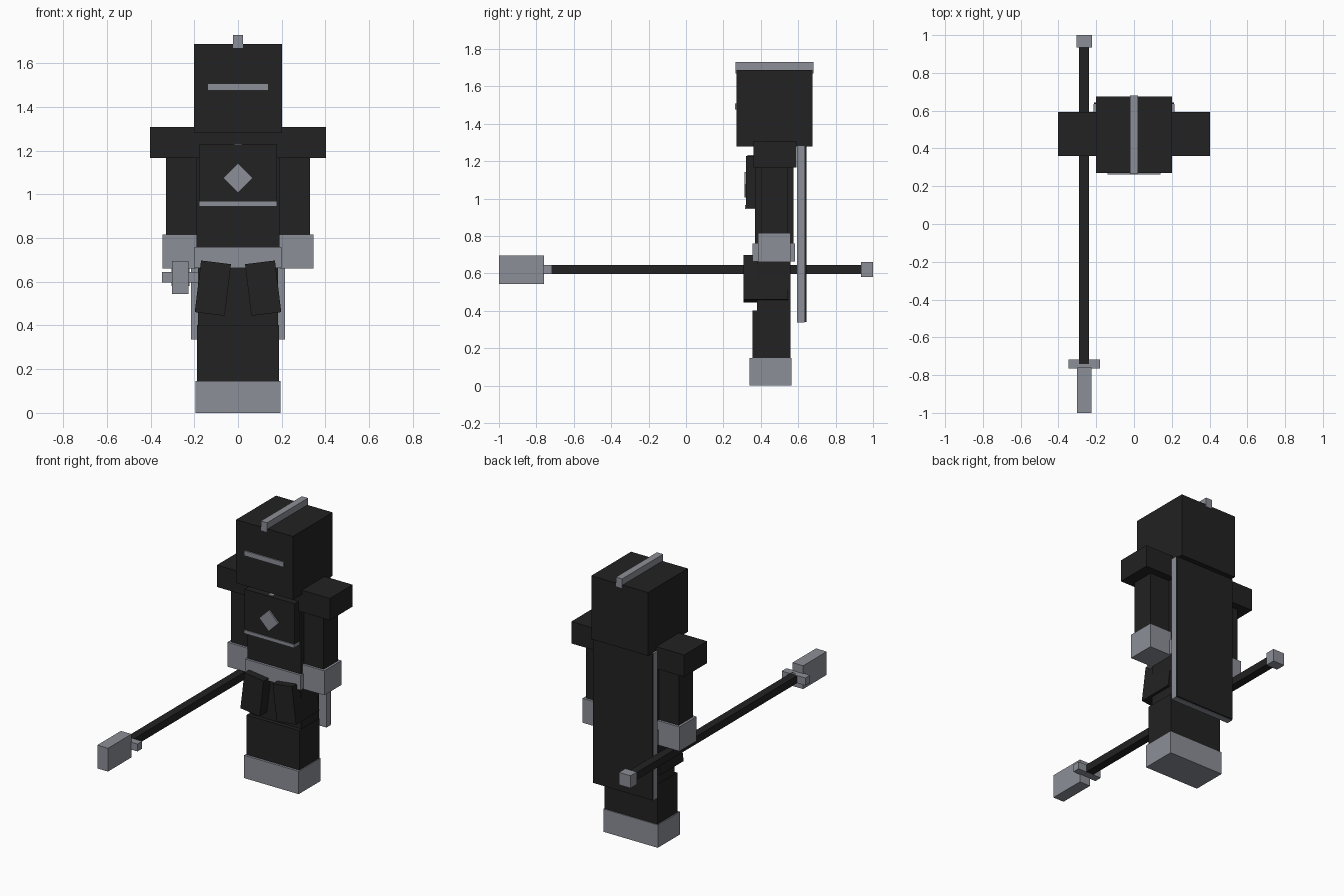
import bpy, math
from mathutils import Matrix, Vector

if "Cube" in bpy.data.objects:
    bpy.data.objects.remove(bpy.data.objects["Cube"], do_unlink=True)


def material(name, rgb):
    m = bpy.data.materials.new(name)
    m.use_nodes = True
    m.diffuse_color = (*rgb, 1)
    bsdf = next(n for n in m.node_tree.nodes if n.type == 'BSDF_PRINCIPLED')
    bsdf.inputs["Base Color"].default_value = (*rgb, 1)
    return m


BLACK = material("charcoal black", (0.016, 0.016, 0.016))
GREY = material("steel grey", (0.265, 0.275, 0.31))


def box(name, x, y, z, mat, roll=0.0):
    """Box from (min, max) ranges, optionally rolled about the y axis."""
    lo, hi = Vector((x[0], y[0], z[0])), Vector((x[1], y[1], z[1]))
    bpy.ops.mesh.primitive_cube_add(size=1)
    ob = bpy.context.object
    ob.name = ob.data.name = name
    ob.data.transform(Matrix.Rotation(math.radians(roll), 4, 'Y')
                      @ Matrix.Diagonal((*(hi - lo), 1)))
    ob.location = (lo + hi) / 2
    ob.data.materials.append(mat)
    return ob


def pair(name, x, y, z, mat, roll=0.0):
    """Left box (+x) and its mirrored right twin."""
    box("left_" + name, x, y, z, mat, roll)
    box("right_" + name, (-x[1], -x[0]), y, z, mat, -roll)


# Head
box("head", (-.202, .202), (.27, .675), (1.28, 1.688), BLACK)
box("helmet_crest", (-.022, .022), (.264, .681), (1.67, 1.73), GREY)
box("visor_slit", (-.14, .14), (.262, .271), (1.476, 1.508), GREY)

# Torso and chest armour
box("neck_and_shoulders", (-.168, .168), (.365, .58), (1.20, 1.285), BLACK)
box("torso", (-.19, .19), (.37, .575), (.70, 1.225), BLACK)
box("chest_plate", (-.178, .178), (.322, .372), (.95, 1.228), BLACK)
box("chest_trim", (-.178, .178), (.316, .372), (.945, .967), GREY)
box("collar_clasp", (-.018, .018), (.33, .366), (1.222, 1.234), GREY)
box("chest_diamond", (-.048, .048), (.312, .324), (1.027, 1.123), GREY, 45)

# Arms
pair("shoulder_pad", (.165, .402), (.36, .592), (1.167, 1.308), BLACK)
pair("arm", (.18, .33), (.40, .545), (.80, 1.18), BLACK)
pair("gauntlet", (.19, .345), (.385, .56), (.66, .817), GREY)

# Hips and legs
box("belt", (-.198, .198), (.355, .583), (.663, .76), GREY)
pair("hip_guard", (.046, .184), (.307, .545), (.452, .69), BLACK, -7)
box("upper_legs", (-.183, .183), (.38, .56), (.39, .68), BLACK)
box("lower_legs", (-.188, .188), (.355, .558), (.13, .402), BLACK)
box("boots", (-.194, .194), (.34, .564), (0, .147), GREY)

# Cape with dark outer cloth
box("cape_lining", (-.214, .214), (.594, .634), (.337, 1.283), GREY)
box("cape_cloth", (-.212, .212), (.632, .643), (.34, 1.281), BLACK)

# Long weapon held in the right hand
box("weapon_shaft", (-.29, -.238), (-.74, .95), (.597, .645), BLACK)
box("weapon_guard", (-.348, -.18), (-.765, -.717), (.597, .645), GREY)
box("weapon_blade", (-.302, -.226), (-1, -.76), (.545, .695), GREY)
box("weapon_pommel", (-.305, -.223), (.935, 1), (.58, .66), GREY)
